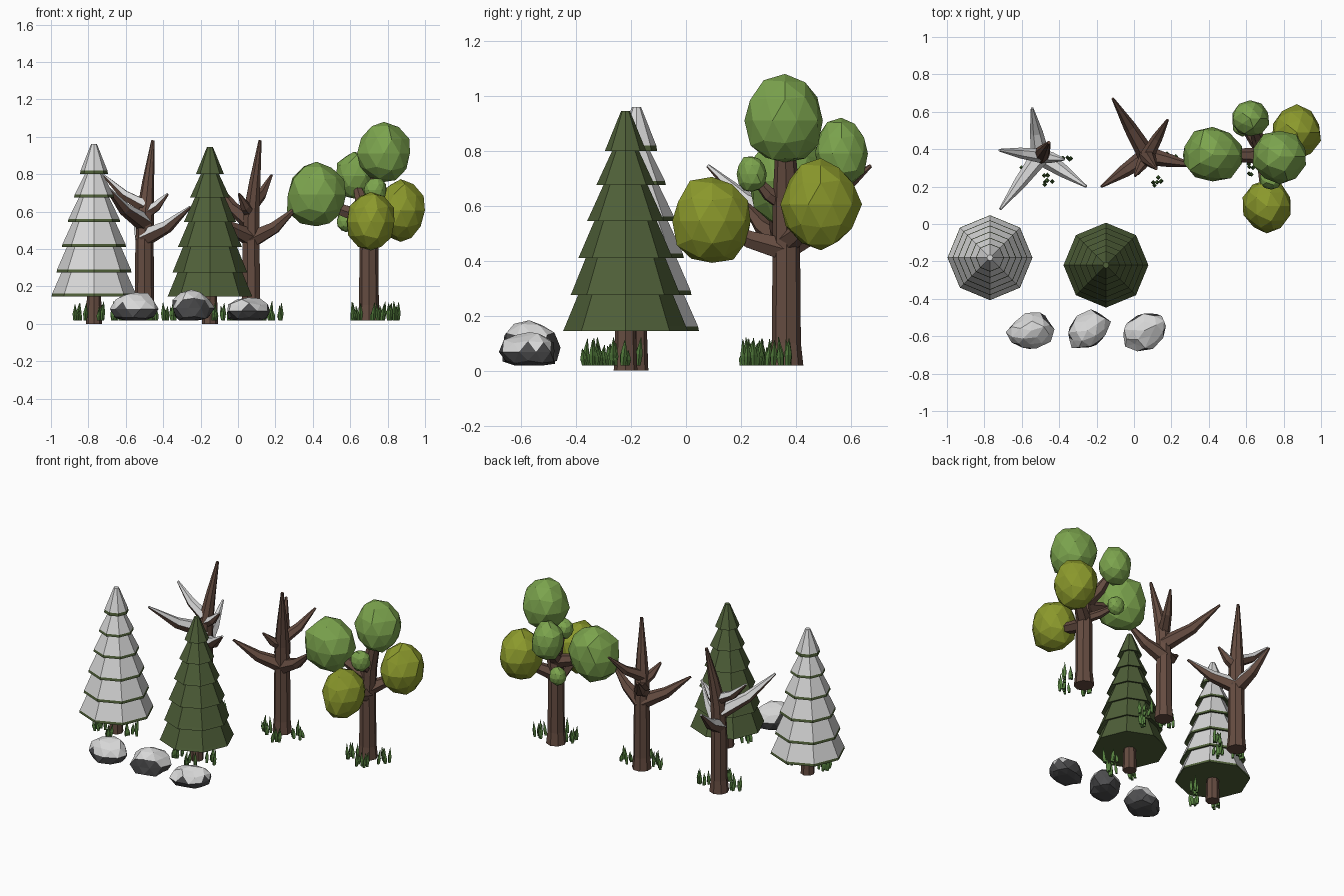
import bpy, bmesh, math, random
from mathutils import Vector, Matrix, noise

if "Cube" in bpy.data.objects:
    bpy.data.objects.remove(bpy.data.objects["Cube"])

random.seed(4)


def material(name, *rgb):
    m = bpy.data.materials.new(name)
    m.diffuse_color = (*rgb, 1)
    m.use_nodes = True
    m.node_tree.nodes["Principled BSDF"].inputs["Base Color"].default_value = m.diffuse_color
    return m


BARK = material("bark brown", .13, .072, .052)
PINE = material("pine green", .078, .115, .04)
SNOW = material("snow", .68, .68, .68)
LEAF = material("leaf green", .2, .37, .075)
OLIVE = material("olive leaf", .26, .32, .025)
GRASS = material("grass green", .085, .2, .045)
STONE = material("dark stone", .075, .075, .078)


def finish(name, bm, mats, rule=None):
    bmesh.ops.recalc_face_normals(bm, faces=bm.faces)
    if rule:
        for f in bm.faces:
            f.material_index = rule(f)
    mesh = bpy.data.meshes.new(name)
    bm.to_mesh(mesh)
    bm.free()
    for m in mats:
        mesh.materials.append(m)
    ob = bpy.data.objects.new(name, mesh)
    bpy.context.collection.objects.link(ob)
    return ob


def tube(bm, path, sides=7):
    """Tapered limb through (point, radius) pairs, capped at both ends."""
    pts = [Vector(p) for p, r in path]
    faces, prev = [], None
    for i, (p, r) in enumerate(path):
        d = (pts[min(i + 1, len(pts) - 1)] - pts[max(i - 1, 0)]).normalized()
        if i == 0 and abs(d.z) > .9:
            d = Vector((0, 0, 1))
        u = d.cross(Vector((0, 1, 0)) if abs(d.z) > .9 else Vector((0, 0, 1))).normalized()
        if prev:
            u = (prev - d * prev.dot(d)).normalized()
        prev = u
        v = d.cross(u)
        ring = [bm.verts.new(pts[i] + r * (u * math.cos(a) + v * math.sin(a)))
                for a in (2 * math.pi * k / sides for k in range(sides))]
        if i:
            faces += [bm.faces.new((last[k], last[k - 1], ring[k - 1], ring[k])) for k in range(sides)]
        else:
            faces.append(bm.faces.new(ring))
        last = ring
    faces.append(bm.faces.new(last[::-1]))
    return faces


def limb(bm, start, tip, r0=.045, r1=.007):
    """Branch that leaves nearly level and then bends up."""
    s, t = Vector(start), Vector(tip)
    mid = s.lerp(t, .5)
    mid.z = s.z + (t.z - s.z) * .36
    return tube(bm, [(s, r0), (mid, r0 * .5 + r1 * .5 + .006), (t, r1)], 6)


# Pines: eight-sided stacked skirts
def pine(name, x, y, top, snowy):
    bm = bmesh.new()
    zs = [.145, .275, .41, .545, .675, .8, top]
    rs = [.227, .2, .172, .14, .107, .075]
    prof = []                       # (radius, z, is snow on the ring above)
    for i, r in enumerate(rs):
        z, zn = zs[i], zs[i + 1]
        rt = rs[i + 1] - .032 if i < 5 else .016
        prof.append((r, z, 0))
        k = .12
        prof.append((r + (rt - r) * k + (.004 if snowy else 0), z + (zn - z) * k, 1))
        prof.append((rt, zn + (.012 if i < 5 else 0), 0))
    rings = []
    for r, z, s in prof:
        rings.append([bm.verts.new((x + r * math.cos(k * math.pi / 4), y + r * math.sin(k * math.pi / 4), z))
                      for k in range(8)])
    bm.faces.new(rings[0][::-1])
    white = set()
    for a, b, p in zip(rings, rings[1:], prof):
        for k in range(8):
            f = bm.faces.new((a[k - 1], a[k], b[k], b[k - 1]))
            if snowy and p[2]:
                white.add(f)
    cap = bm.faces.new(rings[-1])
    if snowy:
        white.add(cap)
    finish(name + "_needles", bm, [PINE, SNOW], lambda f: int(f in white))
    bm = bmesh.new()
    tube(bm, [((x, y, 0), .043), ((x, y, .2), .036)], 8)
    finish(name + "_trunk", bm, [BARK])


pine("snowy_pine", -.77, -.18, .96, True)
pine("green_pine", -.15, -.22, .945, False)


# Bare trees: one tree turned two ways, snow on the upper side of branches
def bare_tree(name, x, y, angle, snowy):
    bm = bmesh.new()
    tube(bm, [((0, 0, .018), .06), ((0, 0, .1), .052), ((0, 0, .42), .049), ((.005, .005, .6), .046),
              ((.02, .03, .76), .032), ((.045, .07, .98), .009)], 8)
    branches = []
    for z, tip in [(.54, (-.215, -.285, .745)), (.45, (-.045, .255, .63)), (.63, (-.22, .03, .795)),
                   (.46, (.245, -.165, .625)), (.59, (.125, -.02, .695))]:
        branches += limb(bm, (0, 0, z), tip, .05 if z < .58 else .038)
    branches = set(branches)
    bm.normal_update()
    bmesh.ops.transform(bm, verts=bm.verts, matrix=Matrix.Translation((x, y, 0)) @ Matrix.Rotation(angle, 4, 'Z'))
    finish(name, bm, [BARK, SNOW], lambda f: int(snowy and f in branches and f.normal.z > .4))


bare_tree("snowy_bare_tree", -.5, .365, 0, True)
bare_tree("bare_tree", .07, .365, math.radians(-112), False)

# Leafy tree: each crown is centre, radii, material
CROWNS = [((.42, .37, .69), (.158, .146, .176), LEAF),
          ((.78, .36, .91), (.142, .142, .158), LEAF),
          ((.71, .095, .545), (.128, .145, .155), OLIVE),
          ((.87, .49, .605), (.127, .137, .162), OLIVE),
          ((.62, .565, .79), (.1, .095, .125), LEAF),
          ((.735, .24, .715), (.06, .056, .066), LEAF),
          ((.58, .52, .55), (.052, .05, .06), LEAF)]
LX, LY = .7, .365
bm = bmesh.new()
tube(bm, [((LX, LY, .018), .062), ((LX, LY, .1), .053), ((LX, LY, .45), .05),
          ((LX + .01, LY, .62), .05), ((.775, .36, .9), .03)], 8)
for (c, r, m), z in zip(CROWNS, [.56, 0, .44, .47, .58, .6, .48]):
    if z:
        limb(bm, (LX, LY, z), c, .047 if r[0] > .08 else .03, .012)
finish("leafy_tree_trunk", bm, [BARK])


def lump(size, centre, rough, subdiv=2, spin=0):
    bm = bmesh.new()
    bmesh.ops.create_icosphere(bm, subdivisions=subdiv, radius=1)
    for v in bm.verts:
        n = noise.noise(v.co * 1.4 + Vector(centre) * 9)
        v.co *= 1.02 + rough * n
        v.co = Matrix.Rotation(spin, 3, 'Z') @ Vector(a * b for a, b in zip(v.co, size)) + Vector(centre)
    return bm


for i, (c, r, m) in enumerate(CROWNS):
    finish("leaf_crown_%d" % (i + 1), lump(r, c, .13), [m])

# Rocks: flattened bottoms, snow on the upper faces
for i, (x, h, spin) in enumerate([(-.55, .17, .3), (-.25, .18, .6), (.055, .14, .45)]):
    bm = lump((.122, .092, (h - .02) * .6), (x, -.57, .02 + (h - .02) * .4), .3, 2, spin)
    for v in bm.verts:
        v.co.z = max(v.co.z, .018)
    bmesh.ops.dissolve_limit(bm, angle_limit=.22, verts=bm.verts, edges=bm.edges)
    finish("rock_%d" % (i + 1), bm, [STONE, SNOW], lambda f: int(f.normal.z > .3))

# Grass: three clumps of pointed blades beside each tree
for name, x, y in [("snowy_pine", -.77, -.18), ("green_pine", -.15, -.22), ("snowy_bare", -.5, .365),
                   ("bare", .07, .365), ("leafy", LX, LY)]:
    bm = bmesh.new()
    for dx, dy in [(-.075, -.07), (.045, -.13), (.13, -.02)]:
        for k in range(6):
            p = Vector((x + dx + random.uniform(-.032, .032), y + dy + random.uniform(-.032, .032), .018))
            h = random.uniform(.05, .105)
            lean = Vector((random.uniform(-.012, .012), random.uniform(-.012, .012), h))
            tube(bm, [(p, .009), (p + lean * .4, .013), (p + lean, .001)], 4)
    finish(name + "_grass", bm, [GRASS])
